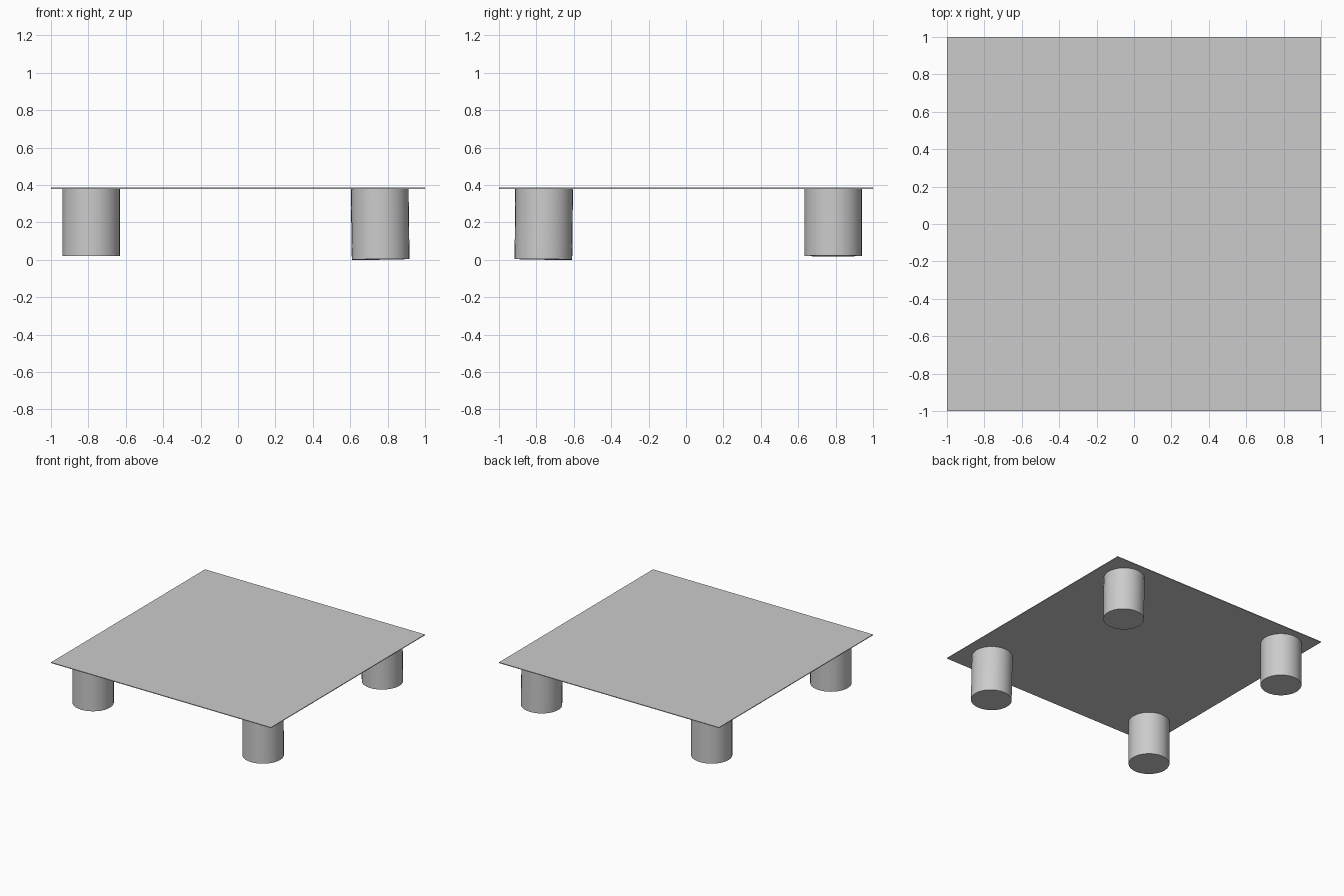
import bpy
from mathutils import Vector

if "Cube" in bpy.data.objects:
    bpy.data.objects.remove(bpy.data.objects["Cube"])

# Thin square top
bpy.ops.mesh.primitive_cube_add(size=1, location=(0, 0, 0.382))
top = bpy.context.object
top.name = "table_top"
top.scale = (2, 2, 0.006)


# Round leg between two end points
def leg(name, foot, head, radius=0.154):
    foot, head = Vector(foot), Vector(head)
    axis = head - foot
    bpy.ops.mesh.primitive_cylinder_add(vertices=32, radius=radius, depth=axis.length,
                                        location=(foot + head) / 2)
    obj = bpy.context.object
    obj.name = name
    obj.rotation_euler = Vector((0, 0, 1)).rotation_difference(axis).to_euler()
    bpy.ops.object.shade_smooth_by_angle()


# Legs: the front right one is a little longer and leans slightly outwards
leg("front_left_leg", (-0.785, -0.76, 0.02), (-0.785, -0.76, 0.38))
leg("back_left_leg", (-0.785, 0.787, 0.02), (-0.785, 0.787, 0.38))
leg("back_right_leg", (0.762, 0.787, 0.02), (0.757, 0.787, 0.38))
leg("front_right_leg", (0.763, -0.763, 0.002), (0.758, -0.758, 0.378))
